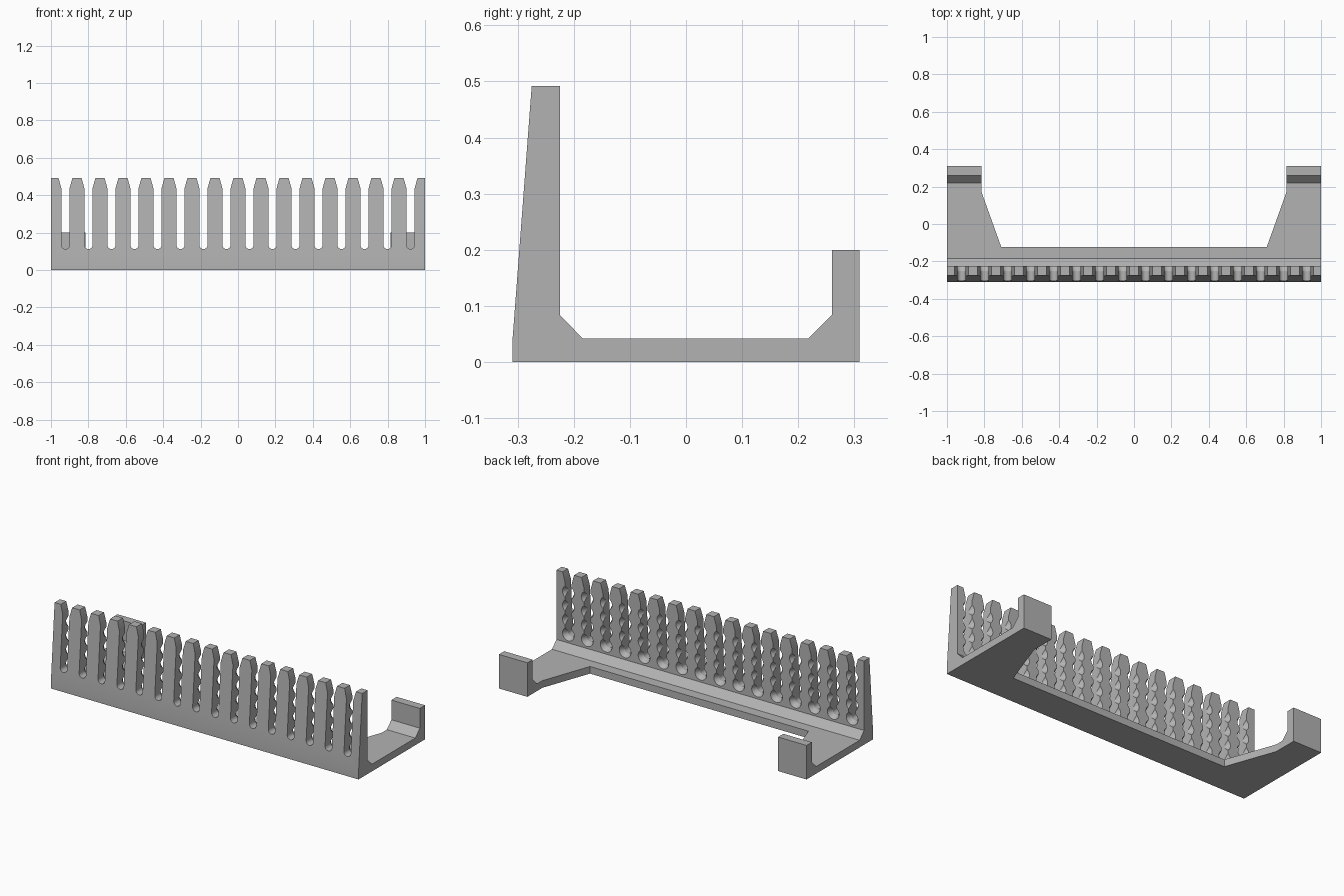
import bpy, bmesh, math
from mathutils import Vector, Matrix

if "Cube" in bpy.data.objects:
    bpy.data.objects.remove(bpy.data.objects["Cube"], do_unlink=True)

PITCH = 0.123       # spacing of the slots
SLOT = 0.022        # half width of a slot
FLOOR = 0.134       # centre of the round slot bottom
TOP = 0.492
WALL_BACK = -0.225


def prism(bm, points, depth):
    """Extrude a closed outline of 3D points along a vector."""
    face = bm.faces.new([bm.verts.new(p) for p in points])
    new = bmesh.ops.extrude_face_region(bm, geom=[face])["geom"]
    moved = [v for v in new if isinstance(v, bmesh.types.BMVert)]
    bmesh.ops.translate(bm, verts=moved, vec=Vector(depth))


def finish(name, bm):
    bmesh.ops.recalc_face_normals(bm, faces=bm.faces)
    mesh = bpy.data.meshes.new(name)
    bm.to_mesh(mesh)
    bm.free()
    obj = bpy.data.objects.new(name, mesh)
    bpy.context.collection.objects.link(obj)
    return obj


# Body: one side profile drawn across the whole width
profile = [(-0.309, 0), (0.309, 0), (0.309, 0.2), (0.26, 0.2), (0.26, 0.084),
           (0.218, 0.042), (-0.184, 0.042), (WALL_BACK, 0.084),
           (WALL_BACK, TOP), (-0.275, TOP), (-0.309, 0.042)]
bm = bmesh.new()
prism(bm, [(-1, y, z) for y, z in profile], (2, 0, 0))
rack = finish("slotted_rack", bm)

# Opening between the two back arms
bm = bmesh.new()
half = [(0.71, -0.122), (0.815, 0.17), (0.815, 0.4)]
outline = half + [(-x, y) for x, y in reversed(half)]
prism(bm, [(x, y, -0.1) for x, y in outline], (0, 0, 0.5))
opening = finish("arm_opening_cutter", bm)

# Slots: round bottom, straight sides, flared mouth
slots_bm, sinks_bm = bmesh.new(), bmesh.new()
arc = [(SLOT * math.cos(a), FLOOR + SLOT * math.sin(a))
       for a in (math.pi + math.pi * i / 12 for i in range(13))]
mouth = [(SLOT, 0.437), (0.037, TOP), (0.037, 0.6),
         (-0.037, 0.6), (-0.037, TOP), (-SLOT, 0.437)]
for i in range(16):
    x = (i - 7.5) * PITCH
    prism(slots_bm, [(x + u, -0.4, z) for u, z in arc + mouth], (0, 0.3, 0))
    # Countersinks stacked up the back of each slot
    for k in range(4):
        centre = Vector((x, WALL_BACK - 0.013, FLOOR + 0.082 * k))
        bmesh.ops.create_cone(
            sinks_bm, cap_ends=True, segments=28, radius1=0.0405, radius2=0.0205,
            depth=0.034,
            matrix=Matrix.Translation(centre) @ Matrix.Rotation(math.pi / 2, 4, "X"))
slots = finish("slot_cutter", slots_bm)
sinks = finish("countersink_cutter", sinks_bm)

# Cut everything out of the body
bpy.context.view_layer.objects.active = rack
rack.select_set(True)
for cutter in (opening, slots, sinks):
    cut = rack.modifiers.new(cutter.name, "BOOLEAN")
    cut.operation = "DIFFERENCE"
    cut.solver = "EXACT"
    cut.object = cutter
    bpy.ops.object.modifier_apply(modifier=cut.name)
for cutter in (opening, slots, sinks):
    bpy.data.objects.remove(cutter, do_unlink=True)

# Plain grey finish
grey = bpy.data.materials.new("plain_grey")
grey.use_nodes = True
colour = (0.45, 0.45, 0.45, 1)
grey.diffuse_color = colour
grey.node_tree.nodes["Principled BSDF"].inputs["Base Color"].default_value = colour
rack.data.materials.clear()
rack.data.materials.append(grey)
for poly in rack.data.polygons:
    poly.material_index = 0
bpy.ops.object.shade_smooth_by_angle(angle=math.radians(25))
